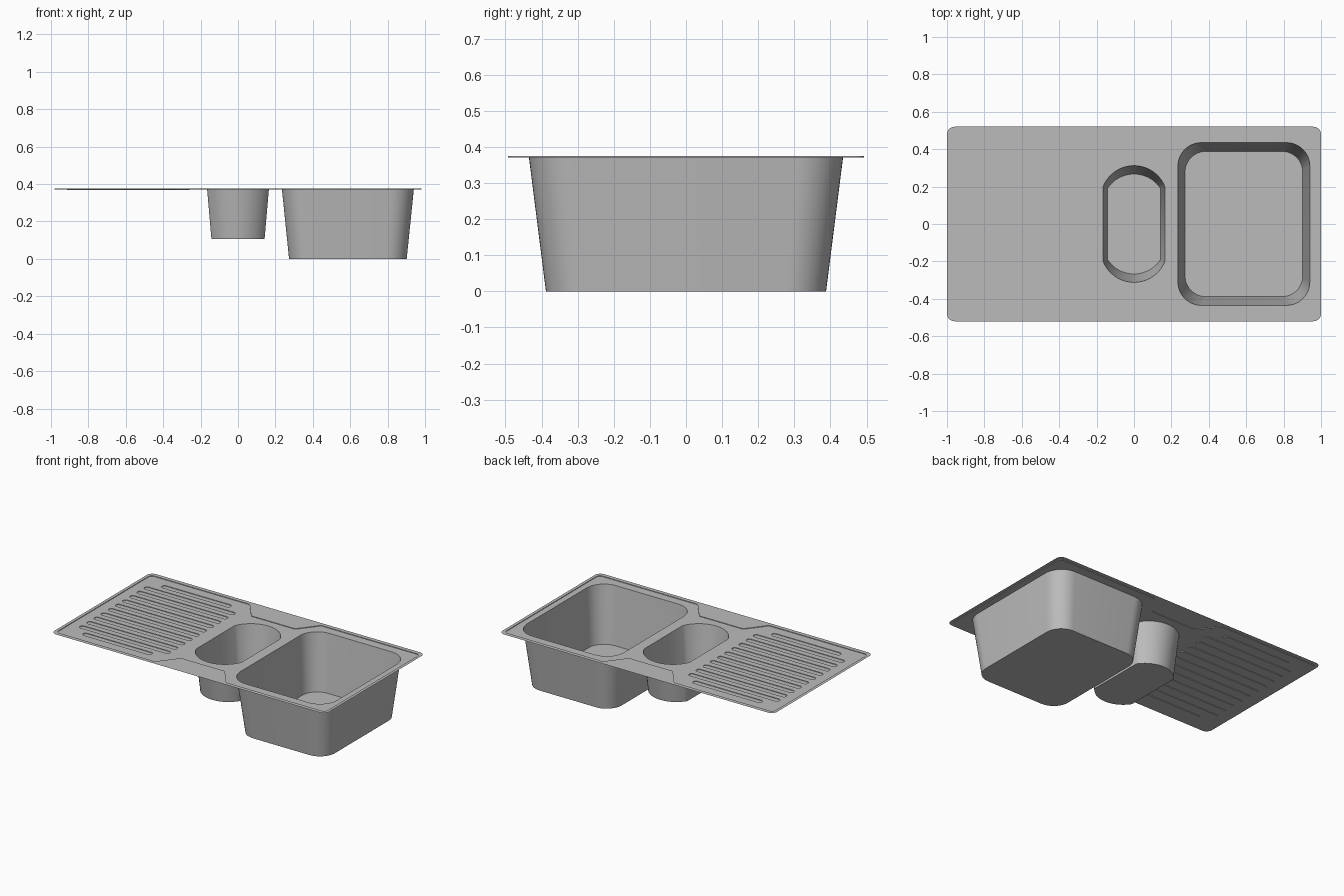
import bpy, bmesh, math
from mathutils import Vector

cube = bpy.data.objects.get("Cube")
if cube:
    bpy.data.objects.remove(cube, do_unlink=True)

steel = bpy.data.materials.new("brushed_steel")
steel.use_nodes = True
colour = (0.5, 0.5, 0.5, 1)
steel.diffuse_color = colour
steel.node_tree.nodes["Principled BSDF"].inputs["Base Color"].default_value = colour

RIM_Z, DECK_Z, GROOVE_Z = 0.375, 0.371, 0.367


def fillet(corners, radius, steps=8):
    """Anticlockwise outline with every convex or concave corner rounded."""
    out = []
    for i, c in enumerate(corners):
        c = Vector(c)
        a = (Vector(corners[i - 1]) - c).normalized()
        b = (Vector(corners[(i + 1) % len(corners)]) - c).normalized()
        half = a.angle(b) / 2
        centre = c + (a + b).normalized() * radius / math.sin(half)
        start = c + a * radius / math.tan(half) - centre
        end = c + b * radius / math.tan(half) - centre
        sweep = start.angle_signed(end)  # clockwise positive
        for k in range(steps + 1):
            t = -sweep * k / steps
            out.append(centre + Vector((start.x * math.cos(t) - start.y * math.sin(t),
                                        start.x * math.sin(t) + start.y * math.cos(t))))
    return out


def box(x0, x1, y0, y1, radius, steps=8):
    return fillet([(x0, y0), (x1, y0), (x1, y1), (x0, y1)], radius, steps)


def bulged(width, side, end, steps=20):
    """Straight sides with a shallow arc at each end."""
    rise = end - side
    r = (width ** 2 + rise ** 2) / (2 * rise)
    a0 = math.atan2(side - (end - r), width)
    half = []
    for k in range(steps + 1):
        a = a0 + (math.pi - 2 * a0) * k / steps
        half.append(Vector((r * math.cos(a), end - r + r * math.sin(a))))
    return half + [-p for p in half]


def ring(bm, outline, z):
    return [bm.verts.new((p.x, p.y, z)) for p in outline]


def wall(bm, top, bottom):
    n = len(top)
    for i in range(n):
        j = (i + 1) % n
        bm.faces.new((top[i], top[j], bottom[j], bottom[i]))


def sheet(bm, rings):
    """Flat face bounded by the first ring, with the other rings as holes."""
    edges = []
    for r in rings:
        for i in range(len(r)):
            pair = (r[i - 1], r[i])
            edges.append(bm.edges.get(pair) or bm.edges.new(pair))
    made = bmesh.ops.triangle_fill(bm, use_beauty=True, use_dissolve=False,
                                   edges=edges, normal=(0, 0, 1))
    for f in made["geom"]:
        if isinstance(f, bmesh.types.BMFace):
            f.normal_update()
            if f.normal.z < 0:
                f.normal_flip()


def finish(bm, name):
    mesh = bpy.data.meshes.new(name)
    bm.to_mesh(mesh)
    bm.free()
    mesh.materials.append(steel)
    mesh.polygons.foreach_set("use_smooth", [True] * len(mesh.polygons))
    mesh.set_sharp_from_angle(angle=math.radians(30))
    obj = bpy.data.objects.new(name, mesh)
    bpy.context.collection.objects.link(obj)


def bowl(name, top, bottom, z):
    bm = bmesh.new()
    low = ring(bm, bottom, z)
    wall(bm, ring(bm, top, DECK_Z), low)
    bm.faces.new(low)
    finish(bm, name)


# Recess outline, narrowed front and back in the middle for the tap ledges
front_edge = [(-0.98, -0.493), (-0.26, -0.493), (-0.16, -0.365),
              (0.16, -0.365), (0.26, -0.493), (0.98, -0.493)]
recess = fillet(front_edge + [(-x, -y) for x, y in front_edge], 0.025)

# Bowl outlines
main_top = box(0.235, 0.94, -0.435, 0.435, 0.125, 12)
main_bottom = box(0.273, 0.902, -0.388, 0.388, 0.11, 12)
small_top = bulged(0.165, 0.2, 0.312)
small_bottom = bulged(0.142, 0.19, 0.267)

# Drainer groove outlines, the outermost two shorter
grooves = []
for i in range(12):
    y = -0.41 + 0.82 * i / 11
    x0, x1 = (-0.84, -0.34) if i in (0, 11) else (-0.915, -0.26)
    grooves.append(box(x0, x1, y - 0.018, y + 0.018, 0.0175, 5))

# Outer rim and the step down to the deck
bm = bmesh.new()
inner = ring(bm, recess, RIM_Z)
wall(bm, inner, ring(bm, recess, DECK_Z))
sheet(bm, [ring(bm, box(-1, 1, -0.52, 0.52, 0.04), RIM_Z), inner])
finish(bm, "rim")

# Deck with bowl openings and pressed grooves
bm = bmesh.new()
holes = [ring(bm, o, DECK_Z) for o in [main_top, small_top] + grooves]
for outline, hole in zip(grooves, holes[2:]):
    low = ring(bm, outline, GROOVE_Z)
    wall(bm, hole, low)
    bm.faces.new(low)
sheet(bm, [ring(bm, recess, DECK_Z)] + holes)
finish(bm, "drainer_deck")

# Bowls
bowl("main_bowl", main_top, main_bottom, 0)
bowl("small_bowl", small_top, small_bottom, 0.105)
